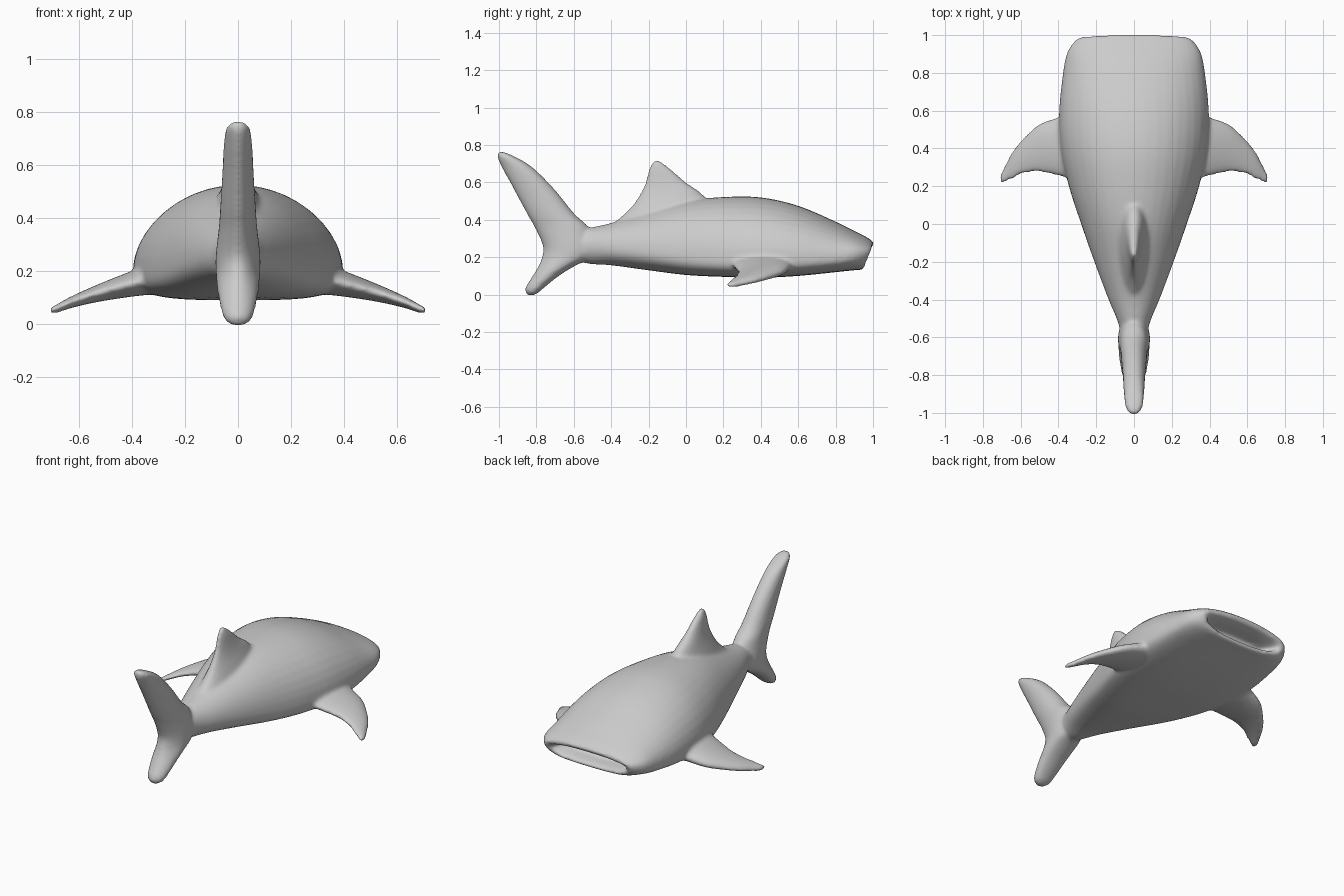
import bpy, bmesh, math

if "Cube" in bpy.data.objects:
    bpy.data.objects.remove(bpy.data.objects["Cube"])

N = 40  # points around each section


def smooth_rows(rows, steps=4):
    """Catmull-Rom interpolation between section rows."""
    out = []
    for i in range(len(rows) - 1):
        p0, p1, p2 = rows[max(i - 1, 0)], rows[i], rows[i + 1]
        p3 = rows[min(i + 2, len(rows) - 1)]
        for s in range(steps):
            t = s / steps
            out.append([0.5 * (2 * b + (c - a) * t + (2 * a - 5 * b + 4 * c - d) * t * t
                               + (3 * b - a - 3 * c + d) * t ** 3)
                        for a, b, c, d in zip(p0, p1, p2, p3)])
    return out + [list(rows[-1])]


def loft(name, rings):
    """Closed skin through a list of point rings."""
    bm = bmesh.new()
    vs = [[bm.verts.new(p) for p in r] for r in rings]
    for a, b in zip(vs, vs[1:]):
        for i in range(N):
            bm.faces.new((a[i], a[(i + 1) % N], b[(i + 1) % N], b[i]))
    bm.faces.new(vs[0])
    bm.faces.new(vs[-1])
    bmesh.ops.recalc_face_normals(bm, faces=bm.faces)
    me = bpy.data.meshes.new(name)
    bm.to_mesh(me)
    bm.free()
    ob = bpy.data.objects.new(name, me)
    bpy.context.collection.objects.link(ob)
    return ob


def power(v, e):
    return math.copysign(abs(v) ** e, v)


def body_ring(y, hw, zb, zt, zw, ex, tilt):
    """Domed top, flatter belly, widest at height zw; tilt leans the top forward."""
    pts = []
    for i in range(N):
        a = 2 * math.pi * i / N
        c, s = math.cos(a), math.sin(a)
        if s >= 0:
            x, z = hw * c, zw + (zt - zw) * s
        else:
            x, z = hw * power(c, 2 / ex), zw + (zw - zb) * power(s, 2 / ex)
        lean = tilt * ((z - zb) / max(zt - zb, 1e-4) - 0.5)
        pts.append((x, y + lean, z))
    return pts


def fin_ring(lead, trail, thick, place):
    """Oval fin section, fuller toward the leading edge."""
    pts = []
    for i in range(N):
        a = 2 * math.pi * i / N
        c, s = math.cos(a), math.sin(a)
        y = (lead + trail) / 2 + (lead - trail) / 2 * c
        pts.append(place(y, thick * s * (1 + 0.15 * c)))
    return pts


# Body: y, half width, bottom, top, widest height, belly squareness, tilt
body_rows = [
    (-0.66, 0.05, 0.20, 0.31, 0.26, 2, 0), (-0.52, 0.085, 0.165, 0.355, 0.26, 2, 0),
    (-0.40, 0.135, 0.157, 0.383, 0.25, 2.2, 0), (-0.20, 0.21, 0.13, 0.445, 0.23, 2.5, 0),
    (0.0, 0.28, 0.105, 0.50, 0.21, 3, 0), (0.20, 0.345, 0.095, 0.522, 0.20, 3.5, 0),
    (0.40, 0.388, 0.09, 0.52, 0.20, 3.5, 0), (0.60, 0.396, 0.10, 0.475, 0.20, 3.5, 0),
    (0.80, 0.376, 0.12, 0.39, 0.205, 3.2, 0), (0.90, 0.357, 0.13, 0.338, 0.22, 3, 0.01),
    (0.955, 0.325, 0.133, 0.305, 0.225, 2.8, 0.03), (0.98, 0.295, 0.14, 0.278, 0.225, 2.5, 0.05)]
# Mouth: the skin turns inward at the lips
mouth_rows = [(0.972, 0.268, 0.158, 0.255, 0.215, 2.5, 0.05),
              (0.93, 0.25, 0.167, 0.243, 0.21, 2.3, 0.03),
              (0.86, 0.21, 0.175, 0.235, 0.205, 2, 0)]
body = loft("shark", [body_ring(*r) for r in smooth_rows(body_rows) + mouth_rows])

# Tail fin: height, leading edge, trailing edge, half thickness
tail_rows = [
    (0.765, -0.985, -1.0, 0.02), (0.74, -0.92, -1.01, 0.045), (0.68, -0.82, -0.985, 0.053),
    (0.56, -0.70, -0.92, 0.059), (0.43, -0.595, -0.85, 0.067), (0.36, -0.52, -0.81, 0.072),
    (0.26, -0.49, -0.765, 0.083), (0.20, -0.51, -0.77, 0.083), (0.15, -0.60, -0.79, 0.08),
    (0.10, -0.68, -0.82, 0.073), (0.04, -0.755, -0.857, 0.06), (0.01, -0.79, -0.857, 0.045),
    (-0.005, -0.82, -0.845, 0.02)]
parts = [loft("tail_fin", [fin_ring(l, t, h, lambda y, o, z=z: (o, y, z))
                           for z, l, t, h in smooth_rows(tail_rows)])]

# Dorsal fin: height, leading edge, trailing edge, half thickness
dorsal_rows = [
    (0.715, -0.14, -0.175, 0.014), (0.67, -0.08, -0.20, 0.024), (0.60, 0.0, -0.218, 0.036),
    (0.54, 0.085, -0.245, 0.052), (0.46, 0.14, -0.30, 0.08), (0.38, 0.16, -0.39, 0.1)]
parts.append(loft("dorsal_fin", [fin_ring(l, t, h, lambda y, o, z=z: (o, y, z))
                                 for z, l, t, h in smooth_rows(dorsal_rows)]))

# Pectoral fins: distance out, leading edge, trailing edge, centre height, half thickness
pectoral_rows = [
    (0.30, 0.59, 0.235, 0.175, 0.06), (0.40, 0.565, 0.255, 0.152, 0.048),
    (0.50, 0.53, 0.275, 0.125, 0.036), (0.58, 0.46, 0.268, 0.1, 0.027),
    (0.64, 0.39, 0.24, 0.078, 0.021), (0.68, 0.315, 0.222, 0.06, 0.017),
    (0.708, 0.26, 0.212, 0.051, 0.013)]
for side, label in ((-1, "left"), (1, "right")):
    parts.append(loft(label + "_pectoral_fin", [
        fin_ring(l, t, h, lambda y, o, x=x, z=z: (side * x, y, z + o))
        for x, l, t, z, h in smooth_rows(pectoral_rows)]))

# Merge the fins into the body as one smooth skin
for ob in parts:
    ob.select_set(True)
body.select_set(True)
bpy.context.view_layer.objects.active = body
bpy.ops.object.join()
rm = body.modifiers.new("blend", 'REMESH')
rm.mode, rm.voxel_size, rm.use_smooth_shade = 'VOXEL', 0.011, True
sm = body.modifiers.new("soften", 'SMOOTH')
sm.factor, sm.iterations = 0.5, 8

# Plain grey skin
skin = bpy.data.materials.new("grey skin")
skin.diffuse_color = (0.6, 0.6, 0.6, 1)
skin.use_nodes = True
skin.node_tree.nodes["Principled BSDF"].inputs["Base Color"].default_value = skin.diffuse_color
body.data.materials.clear()
body.data.materials.append(skin)
for p in body.data.polygons:
    p.material_index = 0
    p.use_smooth = True
